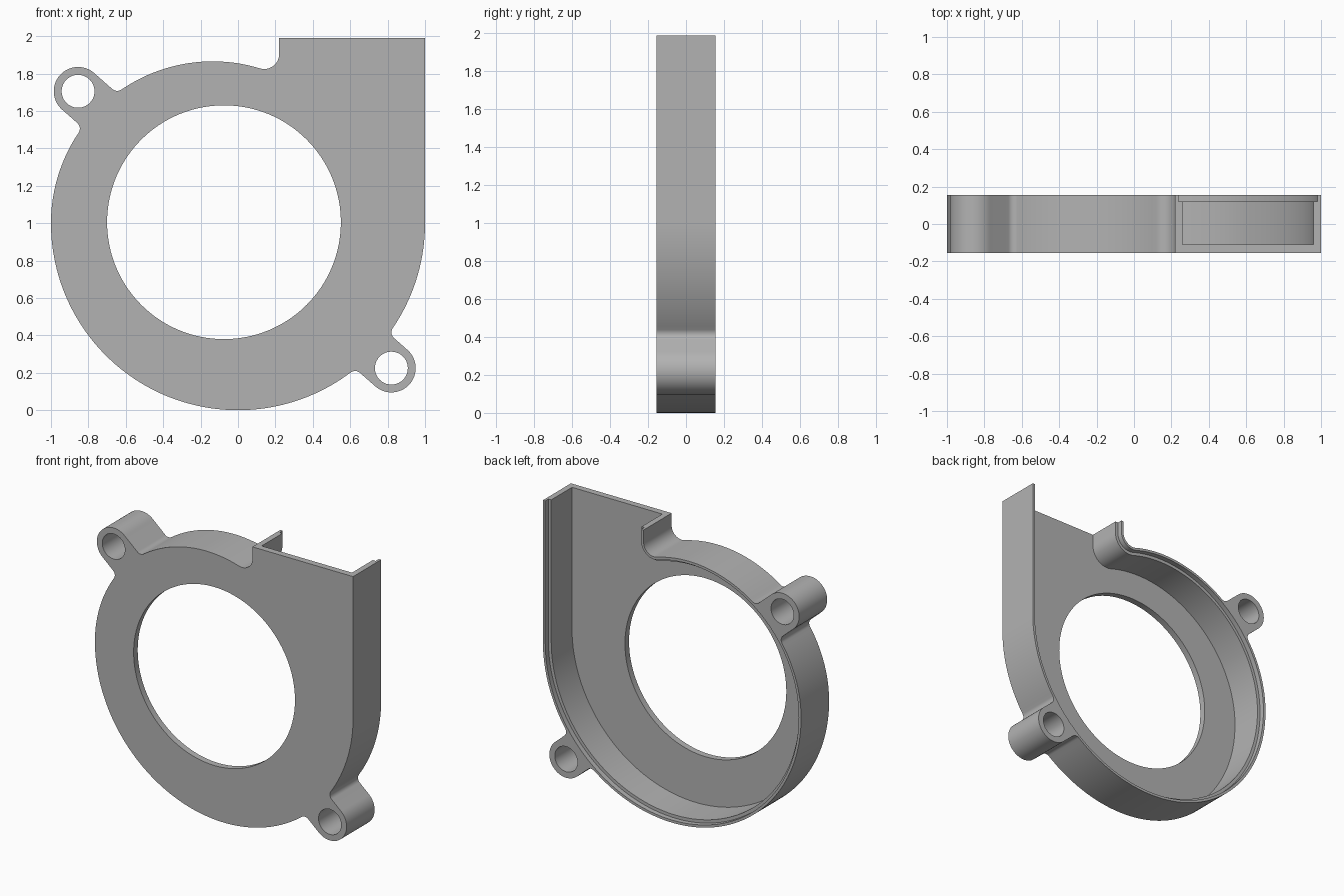
import bpy, bmesh
from math import atan2, cos, sin, pi, radians, sqrt
from mathutils import Vector

if "Cube" in bpy.data.objects:
    bpy.data.objects.remove(bpy.data.objects["Cube"])

FRONT, BACK = -0.155, 0.155
TOP = 1.99
LOW_C, LOW_R = Vector((0, 1)), 1.0            # lower half of the scroll
UP_C, UP_R = Vector((-0.135, 1)), 0.865       # upper part of the scroll
OUTLET_X, NECK_R = 0.22, 0.08                 # outlet side wall and its fillet
LUG_R, LUG_HOLE, LUG_FILLET = 0.13, 0.088, 0.04
LUG_UP, LUG_LOW = Vector((-0.855, 1.705)), Vector((0.82, 0.225))
LUG_OUT = Vector((-0.75, 0.66)).normalized()

grey = bpy.data.materials.new("housing grey")
grey.use_nodes = True
colour = (0.45, 0.45, 0.45, 1)
grey.diffuse_color = colour
grey.node_tree.nodes["Principled BSDF"].inputs["Base Color"].default_value = colour


def arc(c, r, a0, a1, n):
    return [Vector((c[0] + r * cos(a0 + (a1 - a0) * i / n),
                    c[1] + r * sin(a0 + (a1 - a0) * i / n))) for i in range(n + 1)]


def angle(v):
    return atan2(v.y, v.x)


def lug(c, r, centre, out):
    """Rounded ear with small fillets where it meets the body circle."""
    side = Vector((out.y, -out.x))
    fillets = []
    for s in (1, -1):
        base = centre + side * s * (LUG_R + LUG_FILLET) - c
        b = base.dot(-out)
        t = -b - sqrt(b * b - base.length_squared + (r + LUG_FILLET) ** 2)
        f = c + base - out * t
        a0, a1 = angle(c - f), angle(-side * s)
        a1 = a0 + (a1 - a0 + pi) % (2 * pi) - pi
        fillets.append((arc(f, LUG_FILLET, a0, a1, 8), angle(f - c)))
    (first, start), (second, end) = fillets
    a = angle(side)
    return first + arc(centre, LUG_R, a, a + pi, 32) + second[::-1], start, end


def outline(inset, top, lugs):
    """Scroll outline, counterclockwise, moved inwards by inset."""
    fx = OUTLET_X - NECK_R
    fz = UP_C.y + sqrt((UP_R + NECK_R) ** 2 - (fx - UP_C.x) ** 2)
    neck = Vector((fx, fz))
    a = angle(neck - UP_C)
    up_r, low_r = UP_R - inset, LOW_R - inset
    pts = [Vector((1 - inset, top)), Vector((OUTLET_X + inset, top))]
    pts += arc(neck, NECK_R + inset, 0, a - pi, 16)
    if lugs:
        ear, s, e = lug(UP_C, UP_R, LUG_UP, LUG_OUT)
        pts += arc(UP_C, up_r, a, s, 32)[1:-1] + ear
        pts += arc(UP_C, up_r, e, pi, 24)[1:]
        ear, s, e = lug(LOW_C, LOW_R, LUG_LOW, -LUG_OUT)
        pts += arc(LOW_C, low_r, pi, s + 2 * pi, 72)[1:-1] + ear
        pts += arc(LOW_C, low_r, e + 2 * pi, 2 * pi, 24)[1:]
    else:
        pts += arc(UP_C, up_r, a, pi, 64)[1:]
        pts += arc(LOW_C, low_r, pi, 2 * pi, 112)[1:]
    return pts


def prism(name, pts, y0, y1):
    bm = bmesh.new()
    face = bm.faces.new([bm.verts.new((p.x, y0, p.y)) for p in pts])
    new = bmesh.ops.extrude_face_region(bm, geom=[face])["geom"]
    bmesh.ops.translate(bm, vec=(0, y1 - y0, 0),
                        verts=[g for g in new if isinstance(g, bmesh.types.BMVert)])
    bmesh.ops.recalc_face_normals(bm, faces=bm.faces)
    mesh = bpy.data.meshes.new(name)
    bm.to_mesh(mesh)
    bm.free()
    mesh.materials.append(grey)
    ob = bpy.data.objects.new(name, mesh)
    bpy.context.collection.objects.link(ob)
    return ob


def disc(c, r, n):
    return arc(c, r, 0, 2 * pi, n)[:-1]


# Solid body with both mounting lugs
housing = prism("blower_housing", outline(0, TOP, True), FRONT, BACK)

# Cavity open at the back and outlet, rim step, air inlet and screw holes
cutters = [
    prism("cavity_cutter", outline(0.04, 2.3, False), -0.11, 0.3),
    prism("rim_step_cutter", outline(0.018, 2.4, False), 0.12, 0.35),
    prism("inlet_cutter", disc((-0.075, 1.005), 0.625, 128), -0.4, 0.4),
    prism("upper_screw_cutter", disc(LUG_UP, LUG_HOLE, 40), -0.4, 0.4),
    prism("lower_screw_cutter", disc(LUG_LOW, LUG_HOLE, 40), -0.4, 0.4),
]
bpy.ops.object.select_all(action="DESELECT")
bpy.context.view_layer.objects.active = housing
housing.select_set(True)
for cutter in cutters:
    cutter.hide_render = True
    mod = housing.modifiers.new(cutter.name, "BOOLEAN")
    mod.operation = "DIFFERENCE"
    mod.solver = "EXACT"
    mod.object = cutter
    bpy.ops.object.modifier_apply(modifier=mod.name)
    bpy.data.objects.remove(cutter)

bpy.ops.object.shade_smooth_by_angle(angle=radians(30))
